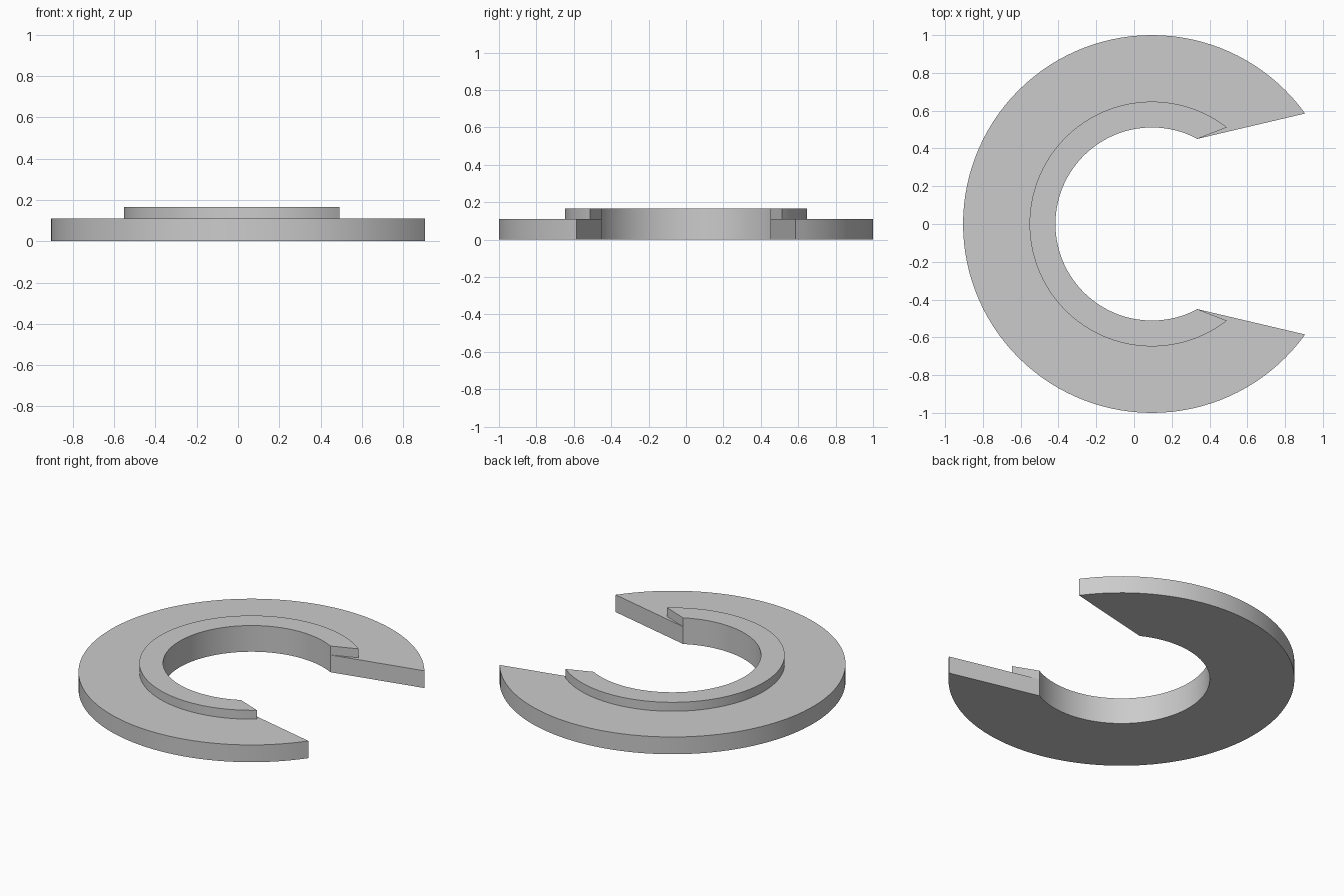
import bpy, bmesh, math

cube = bpy.data.objects.get("Cube")
if cube:
    bpy.data.objects.remove(cube, do_unlink=True)

GREY = (0.6, 0.6, 0.6, 1)
mat = bpy.data.materials.new("plain grey")
mat.use_nodes = True
mat.diffuse_color = GREY
mat.node_tree.nodes["Principled BSDF"].inputs["Base Color"].default_value = GREY

CENTRE_X = 0.095
SEGMENTS = 96


def arc(bm, radius, gap, z):
    """Points on an arc that leaves a gap of +-gap degrees around +x."""
    points = []
    for i in range(SEGMENTS + 1):
        a = math.radians(gap + (360 - 2 * gap) * i / SEGMENTS)
        points.append(bm.verts.new((CENTRE_X + radius * math.cos(a), radius * math.sin(a), z)))
    return points


def open_ring(name, inner, outer, bottom, top):
    """Solid C-shaped ring; inner and outer are (radius, gap angle)."""
    bm = bmesh.new()
    rails = [arc(bm, *inner, bottom), arc(bm, *outer, bottom),
             arc(bm, *outer, top), arc(bm, *inner, top)]
    for k, rail in enumerate(rails):
        following = rails[(k + 1) % len(rails)]
        for i in range(SEGMENTS):
            bm.faces.new((rail[i], rail[i + 1], following[i + 1], following[i]))
    # slanted end caps
    for end in (0, -1):
        bm.faces.new([rail[end] for rail in rails])
    bmesh.ops.recalc_face_normals(bm, faces=bm.faces[:])
    mesh = bpy.data.meshes.new(name)
    bm.to_mesh(mesh)
    bm.free()
    mesh.materials.append(mat)
    obj = bpy.data.objects.new(name, mesh)
    bpy.context.collection.objects.link(obj)
    bpy.ops.object.select_all(action="DESELECT")
    obj.select_set(True)
    bpy.context.view_layer.objects.active = obj
    bpy.ops.object.shade_smooth_by_angle(angle=math.radians(30))
    return obj


# Wide flat washer and the raised collar round its bore
open_ring("base_ring", (0.511, 61.9), (1.0, 35.8), 0, 0.11)
open_ring("raised_collar", (0.511, 61.9), (0.648, 52.2), 0.11, 0.167)
